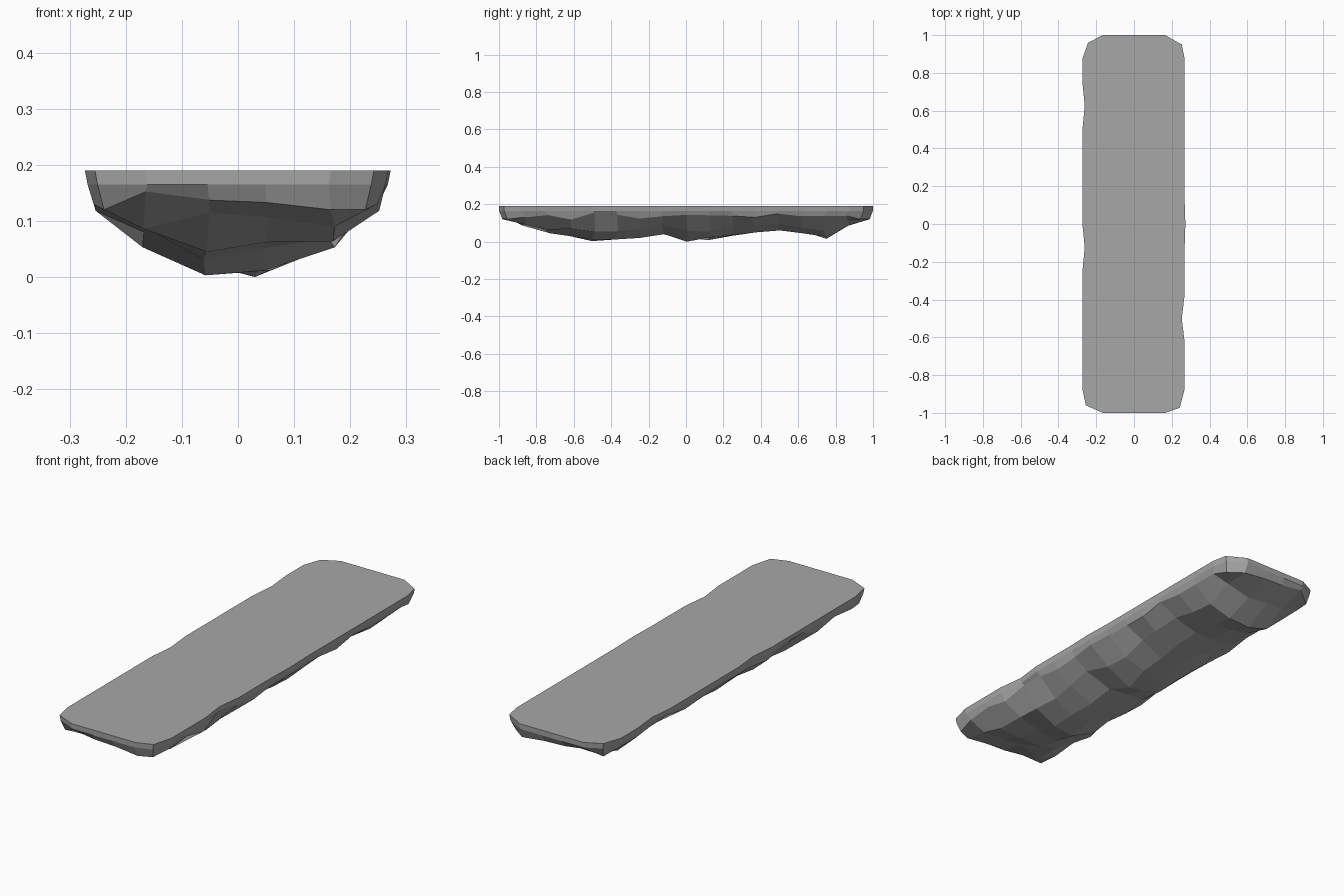
import bpy, bmesh, random

if "Cube" in bpy.data.objects:
    bpy.data.objects.remove(bpy.data.objects["Cube"])

random.seed(11)
NX, NY = 5, 16
XS = [-0.27, -0.165, -0.055, 0.05, 0.165, 0.268]

# Lowest depth of the keel, the side rim height and the edge waviness per row
KEEL = [.125, .105, .045, .03, .003, .012, .02, .04, 0, .008, .03, .05, .06, .045, .015, .085, .125]
RIM = [.125, .13, .142, .118, .155, .143, .124, .136, .143, .141, .138, .13, .15, .136, .136, .138, .125]
END = [.12, .152, .137, .133, .12, .12]
DENT_LEFT = {7: .012, 13: .012}
DENT_RIGHT = {4: .015}
FIRST_ROW = [0, .086, .115, .106, .09]


def outline(i, j):
    """Plan position of a grid point on the edge, with clipped corners."""
    x, y = XS[i], -1 + 2 * j / NY
    if i in (0, NX) and j in (0, NY):
        back = j == NY
        if i == 0:
            return (-0.243 if back else -0.255), y * 0.96
        return (0.253 if back else 0.242), y * (0.95 if back else 0.973)
    if i == 0:
        x = -0.273 + DENT_LEFT.get(j, 0)
    elif i == NX:
        x = (0.272 if j == 8 else 0.268) - DENT_RIGHT.get(j, 0)
    return x, y


def jitter(a):
    return random.uniform(-a, a)


bm = bmesh.new()
loop = ([(i, 0) for i in range(NX)] + [(NX, j) for j in range(NY)] +
        [(i, NY) for i in range(NX, 0, -1)] + [(0, j) for j in range(NY, 0, -1)])

# Flat walking surface and a steep band under it
top, band, grid = [], [], {}
for i, j in loop:
    x, y = outline(i, j)
    top.append(bm.verts.new((x, y, 0.19)))
    band.append(bm.verts.new((x * 0.982, y * 0.999, 0.165)))
    z = END[i] if j in (0, NY) else RIM[j]
    inset = 0.935 if i in (0, NX) else 1
    grid[i, j] = bm.verts.new((x * inset + jitter(.004), y * 0.982, z))

# Craggy underside: deep middle columns, shallower and rougher outer ones
for j in range(1, NY):
    low = 2 if j in (2, 3, 4, 9, 10, 14) else 3
    for i in range(1, NX):
        x, y = XS[i] + jitter(.008), (-1 + 2 * j / NY) * 0.985 + jitter(.012)
        if j == 1:
            z = FIRST_ROW[i]
        elif i in (2, 3):
            z = KEEL[j] + (0 if i == low else random.uniform(.003, .025))
            if i == low and j in (4, 8):
                x = -0.058 if j == 4 else 0.03
        else:
            z = max(0.053, 0.056 + KEEL[j] * 0.5 + jitter(.018))
        grid[i, j] = bm.verts.new((x, y, z))

bm.faces.new(top)
n = len(loop)
for k in range(n):
    m = (k + 1) % n
    bm.faces.new((top[k], band[k], band[m], top[m]))
    bm.faces.new((band[k], grid[loop[k]], grid[loop[m]], band[m]))
for i in range(NX):
    for j in range(NY):
        bm.faces.new((grid[i, j], grid[i, j + 1], grid[i + 1, j + 1], grid[i + 1, j]))

bmesh.ops.recalc_face_normals(bm, faces=bm.faces)
mesh = bpy.data.meshes.new("rock_platform")
bm.to_mesh(mesh)
bm.free()

# Dark stone
stone = bpy.data.materials.new("stone")
stone.diffuse_color = (0.39, 0.39, 0.39, 1)
stone.use_nodes = True
stone.node_tree.nodes["Principled BSDF"].inputs["Base Color"].default_value = stone.diffuse_color
mesh.materials.append(stone)
bpy.context.collection.objects.link(bpy.data.objects.new("rock_platform", mesh))
